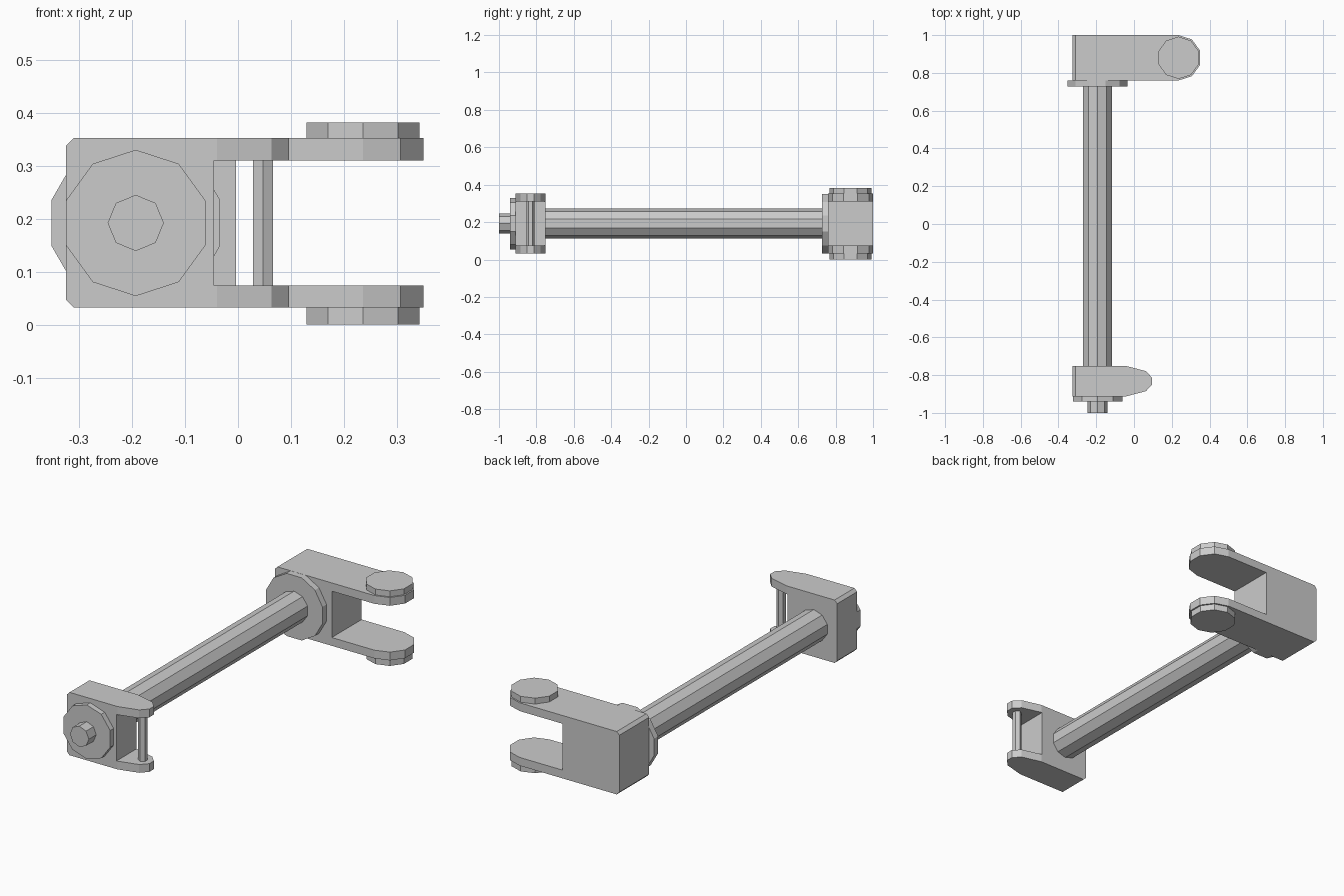
import bpy, bmesh, math
from mathutils import Vector

if "Cube" in bpy.data.objects:
    bpy.data.objects.remove(bpy.data.objects["Cube"])

CX, CZ = -0.193, 0.192      # rod axis


def prism(name, pts, lo, hi, axis):
    """Extrude a 2D profile: axis 'Y' takes (x, z) points, axis 'Z' takes (x, y)."""
    bm = bmesh.new()
    place = (lambda a, b: (a, lo, b)) if axis == 'Y' else (lambda a, b: (a, b, lo))
    face = bm.faces.new([bm.verts.new(place(a, b)) for a, b in pts])
    ext = bmesh.ops.extrude_face_region(bm, geom=[face])
    move = Vector((0, hi - lo, 0)) if axis == 'Y' else Vector((0, 0, hi - lo))
    bmesh.ops.translate(bm, vec=move, verts=[v for v in ext['geom'] if isinstance(v, bmesh.types.BMVert)])
    bmesh.ops.recalc_face_normals(bm, faces=bm.faces)
    me = bpy.data.meshes.new(name)
    bm.to_mesh(me)
    bm.free()
    ob = bpy.data.objects.new(name, me)
    bpy.context.collection.objects.link(ob)
    return ob


def ngon(n, r, ca, cb, start=90):
    return [(ca + r * math.cos(math.radians(start + 360 * i / n)),
             cb + r * math.sin(math.radians(start + 360 * i / n))) for i in range(n)]


def clevis(name, slot_x, outline):
    """C-shaped side profile trimmed to the plan outline."""
    x0, c, far = -0.325, 0.015, 0.6
    z0, z1, s0, s1 = 0.032, 0.352, 0.074, 0.310
    side = [(x0, z0 + c), (x0 + c, z0), (far, z0), (far, s0), (slot_x, s0),
            (slot_x, s1), (far, s1), (far, z1), (x0 + c, z1), (x0, z1 - c)]
    ys = [y for _, y in outline]
    ob = prism(name, side, min(ys) - 0.1, max(ys) + 0.1, 'Y')
    cutter = prism(name + "_outline", outline, -0.1, 0.5, 'Z')
    cutter.hide_render = True
    mod = ob.modifiers.new("trim", 'BOOLEAN')
    mod.operation, mod.solver, mod.object = 'INTERSECT', 'EXACT', cutter
    dg = bpy.context.evaluated_depsgraph_get()
    me = bpy.data.meshes.new_from_object(ob.evaluated_get(dg))
    ob.modifiers.clear()
    ob.data = me
    bpy.data.objects.remove(cutter)
    return ob


# rear fork with round-ended arms
arc = [(0.236 + 0.12 * math.cos(math.radians(a)), 0.88 + 0.12 * math.sin(math.radians(a)))
       for a in range(-90, 91, 36)]
clevis("rear_fork", -0.004, [(-0.5, 0.76)] + arc + [(-0.5, 1.0)])

# front fork with tapered arms
half = [(-0.5, 0.08), (-0.04, 0.08), (0.063, 0.053), (0.096, 0.018)]
yc = -0.832
clevis("front_fork", -0.045,
       [(x, yc - d) for x, d in half] + [(x, yc + d) for x, d in reversed(half)])

# round bosses on both rear arms
for name, lo, hi in (("lower_boss", 0.0, 0.032), ("upper_boss", 0.352, 0.382)):
    prism(name, ngon(10, 0.112, 0.236, 0.88), lo, hi, 'Z')

# pin between the front arms
prism("front_pin", ngon(6, 0.022, 0.047, yc), 0.074, 0.310, 'Z')

# rod, collars and end stub along the rod axis
prism("rod", ngon(10, 0.08, CX, CZ), -0.752, 0.73, 'Y')
prism("rear_collar", ngon(12, 0.165, CX, CZ, 15), 0.727, 0.76, 'Y')
prism("front_collar", ngon(10, 0.138, CX, CZ), -0.94, -0.912, 'Y')
prism("end_stub", ngon(8, 0.053, CX, CZ), -1.0, -0.94, 'Y')
